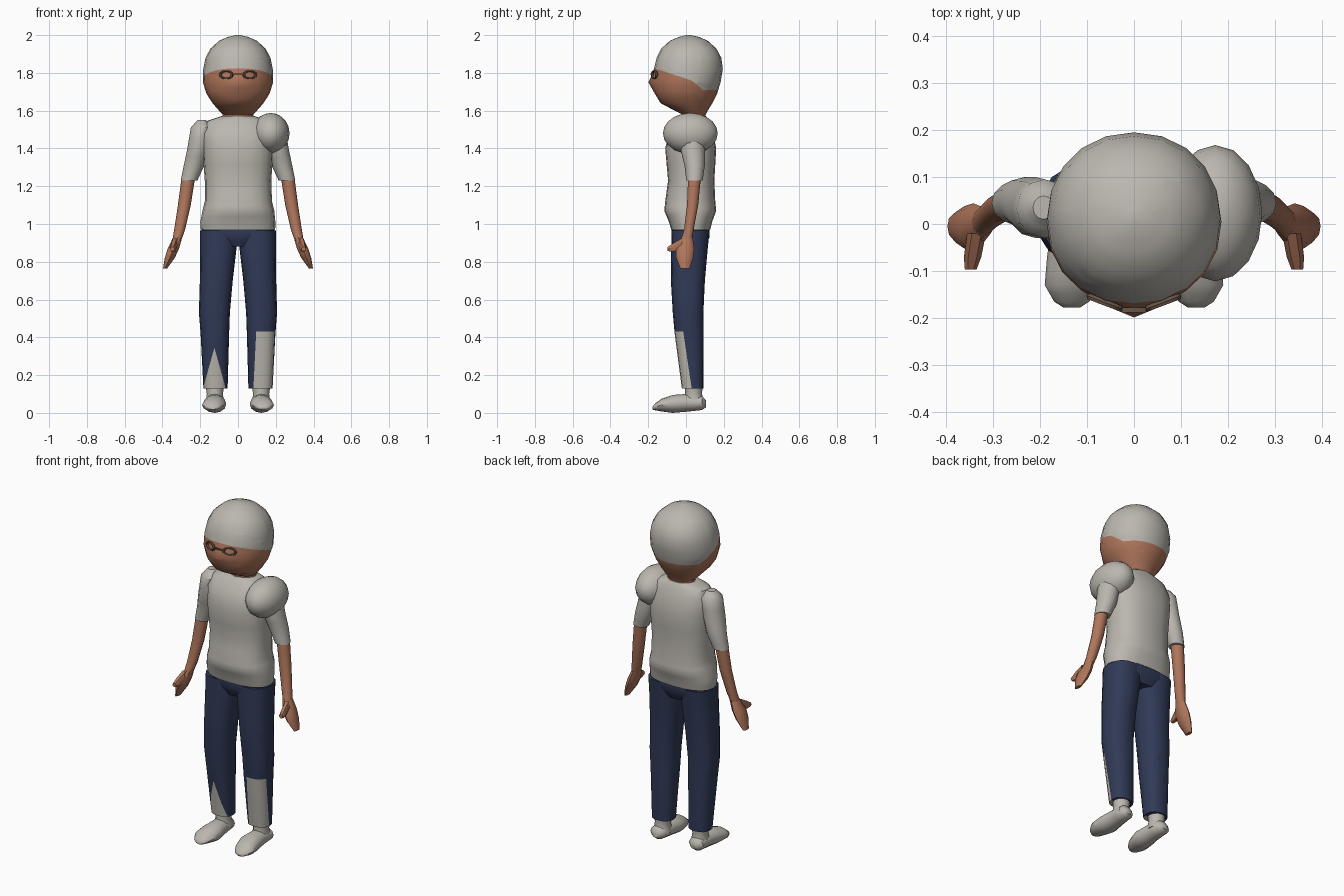
import bpy, bmesh, math
from mathutils import Vector

if "Cube" in bpy.data.objects:
    bpy.data.objects.remove(bpy.data.objects["Cube"])


def material(name, rgb):
    m = bpy.data.materials.new(name)
    m.diffuse_color = (*rgb, 1)
    m.use_nodes = True
    m.node_tree.nodes["Principled BSDF"].inputs["Base Color"].default_value = m.diffuse_color
    return m


GREY = material("warm_grey", (0.50, 0.475, 0.43))
SKIN = material("skin", (0.43, 0.18, 0.105))
NAVY = material("navy", (0.03, 0.042, 0.095))
FRAME = material("glasses_brown", (0.14, 0.09, 0.065))


def finish(name, bm, mats):
    bmesh.ops.recalc_face_normals(bm, faces=bm.faces)
    me = bpy.data.meshes.new(name)
    bm.to_mesh(me)
    bm.free()
    for m in mats:
        me.materials.append(m)
    ob = bpy.data.objects.new(name, me)
    bpy.context.collection.objects.link(ob)
    return ob


def loft_mesh(rings, side=1, n=16, steps=2, power=2.0, axis="z"):
    """Skin rounded sections (height, x0, x1, b0, b1) stacked along z or y."""
    full = []
    for a, b in zip(rings, rings[1:]):
        full += [[p + (q - p) * i / steps for p, q in zip(a, b)] for i in range(steps)]
    full.append(list(rings[-1]))
    bm, loops = bmesh.new(), []
    for h, x0, x1, b0, b1 in full:
        loop = []
        for i in range(n):
            t = 2 * math.pi * i / n
            c, s = math.cos(t), math.sin(t)
            u = math.copysign(abs(c) ** (2 / power), c)
            v = math.copysign(abs(s) ** (2 / power), s)
            x = side * ((x0 + x1) / 2 + u * (x1 - x0) / 2)
            w = (b0 + b1) / 2 + v * (b1 - b0) / 2
            loop.append(bm.verts.new((x, w, h) if axis == "z" else (x, h, w)))
        loops.append(loop)
    for p, q in zip(loops, loops[1:]):
        for i in range(n):
            j = (i + 1) % n
            bm.faces.new((p[i], p[j], q[j], q[i]))
    bm.faces.new(loops[0])
    bm.faces.new(loops[-1])
    return bm


def paint(bm, planes, rule):
    """Cut along planes (point, normal), then give faces matching the rule slot 1."""
    for co, no in planes:
        bmesh.ops.bisect_plane(bm, geom=bm.verts[:] + bm.edges[:] + bm.faces[:],
                               plane_co=co, plane_no=Vector(no).normalized())
    for f in bm.faces:
        f.material_index = int(rule(f.calc_center_median()))


# Head with a pointed nose and a cap area cut along a stepped hairline
bm = loft_mesh([(1.57, -.07, .07, 0, .1), (1.60, -.10, .10, -.06, .115),
                (1.64, -.135, .135, -.135, .14), (1.69, -.167, .167, -.165, .165),
                (1.75, -.186, .186, -.174, .183), (1.82, -.184, .184, -.17, .195),
                (1.88, -.172, .172, -.155, .187), (1.93, -.145, .145, -.13, .16),
                (1.97, -.10, .10, -.085, .115), (1.99, -.055, .055, -.04, .07),
                (2.0, -.012, .012, 0, .025)], n=20, power=2.1)
for v in bm.verts:
    if v.co.y < -.1:
        v.co.y -= .025 * max(0, 1 - abs(v.co.x) / .09) * max(0, 1 - abs(v.co.z - 1.75) / .06)


def hairline(y):
    if y < .03:
        return 1.825 - .325 * (y + .17)
    return 1.76 - .05 * min(1, (y - .03) / .06)


paint(bm, [((0, .03, 0), (0, 1, 0)), ((0, .09, 0), (0, 1, 0)),
           ((0, -.17, 1.825), (0, .325, 1)), ((0, .03, 1.76), (0, .05 / .06, 1)),
           ((0, 0, 1.71), (0, 0, 1))], lambda c: c.z > hairline(c.y))
finish("head", bm, [SKIN, GREY])
finish("neck", loft_mesh([(1.52, -.08, .08, -.015, .1), (1.62, -.085, .085, -.02, .105)]), [SKIN])

# Glasses: two oval rims and a bridge
for s in (-1, 1):
    bpy.ops.mesh.primitive_torus_add(major_segments=14, minor_segments=6, major_radius=.032,
                                     minor_radius=.0075, location=(s * .062, -.167, 1.79),
                                     rotation=(math.pi / 2, 0, s * .36))
    rim = bpy.context.object
    rim.name = "glasses_rim"
    rim.scale = (1.05, .62, 1)
    rim.data.materials.append(FRAME)
finish("glasses_bridge", loft_mesh([(-.188, -.026, .026, 1.79, 1.798),
                                    (-.178, -.026, .026, 1.79, 1.798)], n=8, axis="y"), [FRAME])

# Shirt
finish("shirt", loft_mesh([(.97, -.197, .197, -.078, .128), (1.01, -.20, .198, -.09, .138),
                           (1.07, -.188, .192, -.115, .16), (1.12, -.176, .180, -.11, .155),
                           (1.23, -.176, .176, -.095, .15), (1.40, -.188, .188, -.11, .16),
                           (1.48, -.19, .19, -.092, .145), (1.545, -.165, .165, -.05, .12),
                           (1.572, -.085, .085, -.025, .105)], n=20, power=2.4), [GREY])

# Large pad on one shoulder
bpy.ops.mesh.primitive_uv_sphere_add(segments=16, ring_count=10, location=(.173, .023, 1.48))
pad = bpy.context.object
pad.name = "shoulder_pad"
pad.scale = (.1, .145, .108)
pad.data.materials.append(GREY)

# Hips
finish("hips", loft_mesh([(.88, -.10, .10, -.05, .10), (.93, -.185, .185, -.075, .125),
                          (.985, -.196, .196, -.076, .126)], n=20, power=2.5), [NAVY])

for s, label in ((-1, "left"), (1, "right")):
    # Sleeve, arm, hand and thumb
    finish(label + "_sleeve", loft_mesh([
        (1.55, .17, .215, .01, .06), (1.51, .13, .25, -.03, .095), (1.40, .15, .268, -.03, .10),
        (1.31, .178, .287, -.008, .10), (1.23, .215, .303, .002, .088)], s, n=12), [GREY])
    finish(label + "_arm", loft_mesh([
        (1.26, .225, .297, .01, .082), (1.10, .25, .318, .004, .066),
        (.97, .28, .338, -.012, .042), (.90, .305, .35, -.032, .03)], s, n=10), [SKIN])
    finish(label + "_hand", loft_mesh([
        (.93, .295, .343, -.025, .035), (.87, .312, .372, -.055, .044),
        (.82, .335, .388, -.052, .038), (.765, .375, .397, -.03, .02)], s, n=8, steps=1), [SKIN])
    finish(label + "_thumb", loft_mesh([
        (-.097, .335, .36, .855, .88), (-.07, .325, .362, .85, .90),
        (-.02, .315, .355, .86, .93)], s, n=6, steps=1, axis="y"), [SKIN])

    # Trouser leg with a grey shin area
    bm = loft_mesh([(.13, .055, .183, -.022, .093), (.42, .047, .198, -.06, .093),
                    (.53, .043, .207, -.07, .092), (.70, .028, .202, -.08, .10),
                    (.87, .008, .20, -.078, .115), (.965, .002, .20, -.076, .125)], s, power=2.4)
    if s > 0:
        paint(bm, [((0, 0, .43), (0, 0, 1)), ((.09, 0, .3), (1, 0, -.05)),
                   ((0, -.015, .43), (0, .30, .045))],
              lambda c: c.z < .43 and c.x > .09 + .05 * (c.z - .3)
              and c.y < -.015 + .15 * (.43 - c.z))
    else:
        paint(bm, [((-.125, 0, .345), (.215, 0, -.06)), ((-.125, 0, .345), (.215, 0, .06)),
                   ((0, .02, 0), (0, 1, 0))],
              lambda c: c.y < .02 and abs(c.x + .125) < .06 / .215 * (.345 - c.z))
    finish(label + "_trouser_leg", bm, [NAVY, GREY])

    # Ankle and shoe
    finish(label + "_ankle", loft_mesh([(.05, .072, .172, -.01, .095), (.10, .08, .165, -.005, .085),
                                        (.15, .072, .172, -.005, .088)], s, n=12), [GREY])
    finish(label + "_shoe", loft_mesh([
        (.107, .105, .145, .03, .065), (.085, .08, .172, .015, .09), (0, .072, .175, .006, .10),
        (-.07, .062, .185, 0, .095), (-.13, .075, .19, .008, .075),
        (-.165, .095, .17, .014, .048), (-.178, .115, .15, .018, .032)], s, n=12, axis="y"), [GREY])

# Smooth shading with sharp edges kept
bpy.ops.object.select_all(action="SELECT")
bpy.context.view_layer.objects.active = pad
bpy.ops.object.shade_smooth_by_angle(angle=math.radians(45))
